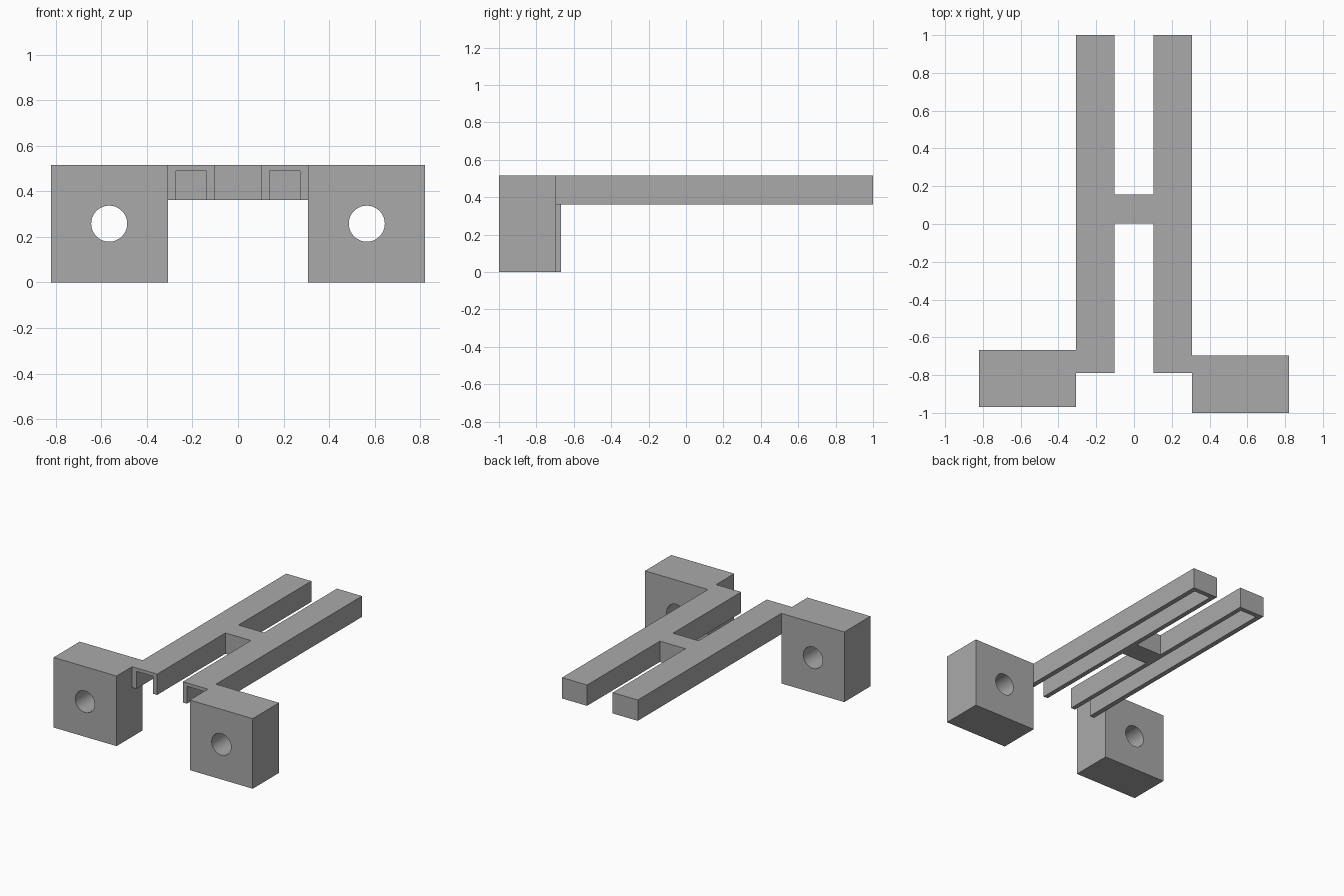
import bpy, bmesh, math

if "Cube" in bpy.data.objects:
    bpy.data.objects.remove(bpy.data.objects["Cube"], do_unlink=True)

grey = bpy.data.materials.new("plain grey")
grey.use_nodes = True
colour = (0.40, 0.40, 0.40, 1)
grey.diffuse_color = colour
grey.node_tree.nodes["Principled BSDF"].inputs["Base Color"].default_value = colour

TOP, UNDER = 0.515, 0.362          # rail top and underside
INNER, OUTER, SIDE = 0.104, 0.308, 0.82


def box(name, xs, ys, zs):
    bpy.ops.mesh.primitive_cube_add(size=1, location=[sum(r) / 2 for r in (xs, ys, zs)])
    ob = bpy.context.object
    ob.name = ob.data.name = name
    ob.scale = [abs(r[1] - r[0]) for r in (xs, ys, zs)]
    bpy.ops.object.transform_apply(location=True, rotation=False, scale=True)
    ob.data.materials.append(grey)
    return ob


def combine(target, other, operation):
    mod = target.modifiers.new(operation.lower(), 'BOOLEAN')
    mod.operation, mod.object, mod.solver = operation, other, 'EXACT'
    bpy.context.view_layer.objects.active = target
    bpy.ops.object.modifier_apply(modifier=mod.name)
    bpy.data.objects.remove(other, do_unlink=True)


def rail(s):
    # Channel open at the front and underneath, closed at the back
    ob = box("rail", (s * INNER, s * OUTER), (-0.79, 1), (UNDER, TOP))
    groove = box("groove", (s * 0.138, s * 0.272), (-0.9, 0.965), (0.2, 0.49))
    combine(ob, groove, 'DIFFERENCE')
    return ob


def mount(s, front, back):
    # Block with a round hole from front to back
    ob = box("mount", (s * OUTER, s * SIDE), (front, back), (0, TOP))
    bpy.ops.mesh.primitive_cylinder_add(vertices=48, radius=0.079, depth=1,
                                        location=(s * 0.565, front, 0.258),
                                        rotation=(math.pi / 2, 0, 0))
    hole = bpy.context.object
    hole.data.materials.append(grey)
    combine(ob, hole, 'DIFFERENCE')
    return ob


# Fuse rails, bridge and mounts into one frame
frame = box("bracket_frame", (-INNER - 0.015, INNER + 0.015), (0.002, 0.155), (UNDER, TOP))
for part in (rail(1), rail(-1), mount(1, -1, -0.695), mount(-1, -0.97, -0.667)):
    combine(frame, part, 'UNION')

# Remove leftover seams on flat surfaces
bm = bmesh.new()
bm.from_mesh(frame.data)
bmesh.ops.remove_doubles(bm, verts=bm.verts, dist=0.0001)
bmesh.ops.dissolve_limit(bm, angle_limit=0.01, verts=bm.verts, edges=bm.edges)
bm.to_mesh(frame.data)
bm.free()

# Smooth hole walls, sharp box edges
bpy.ops.object.select_all(action='DESELECT')
frame.select_set(True)
bpy.context.view_layer.objects.active = frame
bpy.ops.object.shade_smooth_by_angle(angle=math.radians(30))
